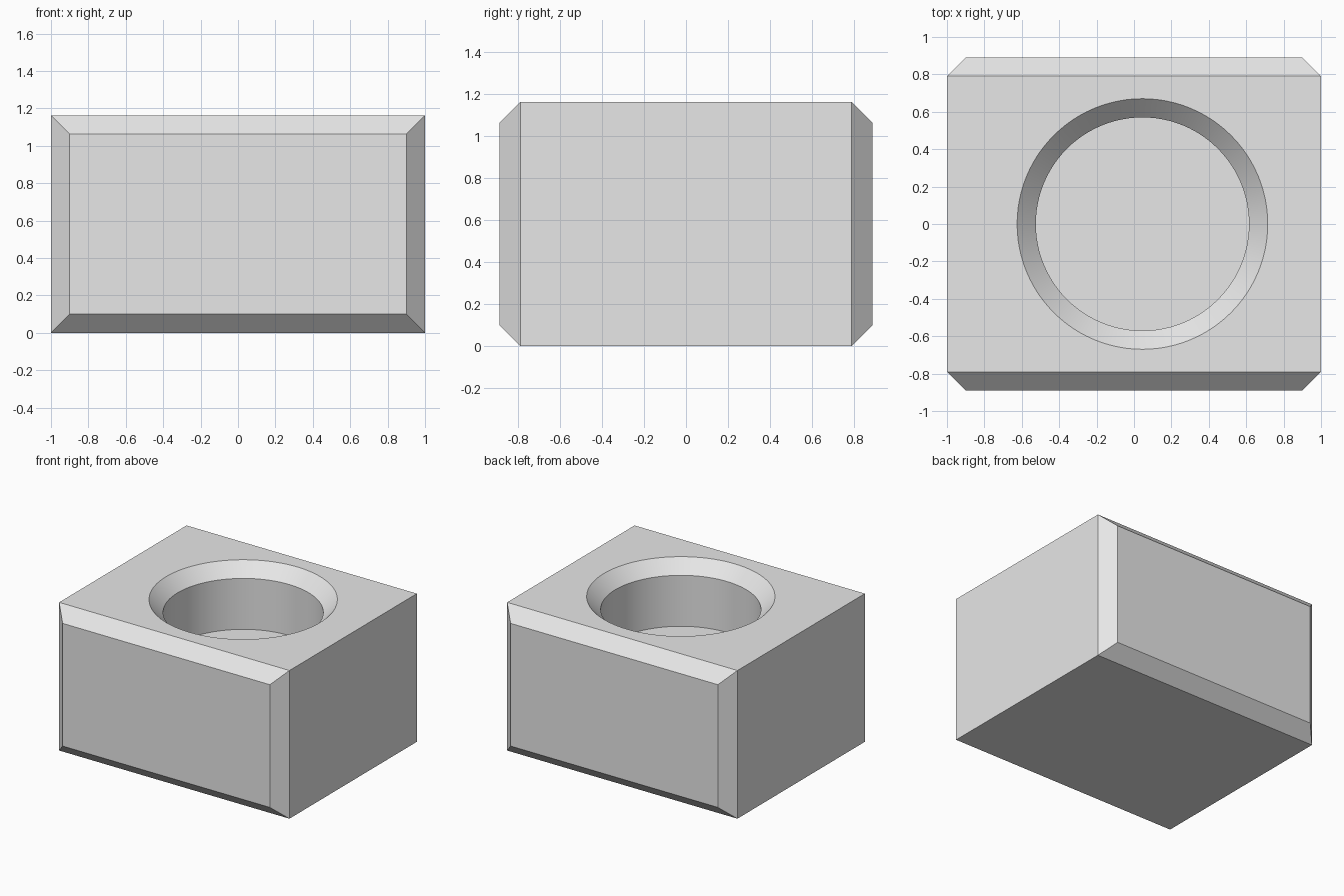
import bpy
import bmesh
from math import cos, sin, tau

HALF_X, HALF_Y, HEIGHT = 1.0, 0.89, 1.163
BEVEL = 0.1
HOLE_X, HOLE_R, HOLE_DEPTH = 0.045, 0.57, 0.5
SIDES = 96

default = bpy.data.objects.get("Cube")
if default:
    bpy.data.objects.remove(default, do_unlink=True)

grey = bpy.data.materials.new("plain grey")
grey.use_nodes = True
colour = (0.8, 0.8, 0.8, 1)
grey.diffuse_color = colour
grey.node_tree.nodes["Principled BSDF"].inputs["Base Color"].default_value = colour


def loft(name, rings):
    """Join matching rings of points into a closed solid."""
    bm = bmesh.new()
    loops = [[bm.verts.new(p) for p in ring] for ring in rings]
    n = len(loops[0])
    for a, b in zip(loops, loops[1:]):
        for i in range(n):
            j = (i + 1) % n
            bm.faces.new((a[i], a[j], b[j], b[i]))
    bm.faces.new(loops[0])
    bm.faces.new(loops[-1])
    bmesh.ops.recalc_face_normals(bm, faces=bm.faces)
    mesh = bpy.data.meshes.new(name)
    bm.to_mesh(mesh)
    bm.free()
    mesh.materials.append(grey)
    obj = bpy.data.objects.new(name, mesh)
    bpy.context.collection.objects.link(obj)
    return obj


def rectangle(y, inset):
    x, low, high = HALF_X - inset, inset, HEIGHT - inset
    return [(-x, y, low), (x, y, low), (x, y, high), (-x, y, high)]


def circle(z, r):
    return [(HOLE_X + r * cos(tau * i / SIDES), r * sin(tau * i / SIDES), z)
            for i in range(SIDES)]


# Block, chamfered around its front and back faces
block = loft("block", [rectangle(-HALF_Y, BEVEL), rectangle(BEVEL - HALF_Y, 0),
                       rectangle(HALF_Y - BEVEL, 0), rectangle(HALF_Y, BEVEL)])

# Blind round hole with a countersunk rim, extended above the top for a clean cut
over = 0.05
cutter = loft("hole_cutter", [circle(HEIGHT - HOLE_DEPTH, HOLE_R),
                              circle(HEIGHT - BEVEL, HOLE_R),
                              circle(HEIGHT + over, HOLE_R + BEVEL + over)])
cutter.hide_render = True

cut = block.modifiers.new("hole", "BOOLEAN")
cut.operation = "DIFFERENCE"
cut.solver = "EXACT"
cut.object = cutter

bpy.ops.object.select_all(action="DESELECT")
block.select_set(True)
bpy.context.view_layer.objects.active = block
bpy.ops.object.modifier_apply(modifier=cut.name)
bpy.data.objects.remove(cutter, do_unlink=True)

# Smooth round walls, crisp chamfers
bpy.ops.object.shade_smooth_by_angle()
